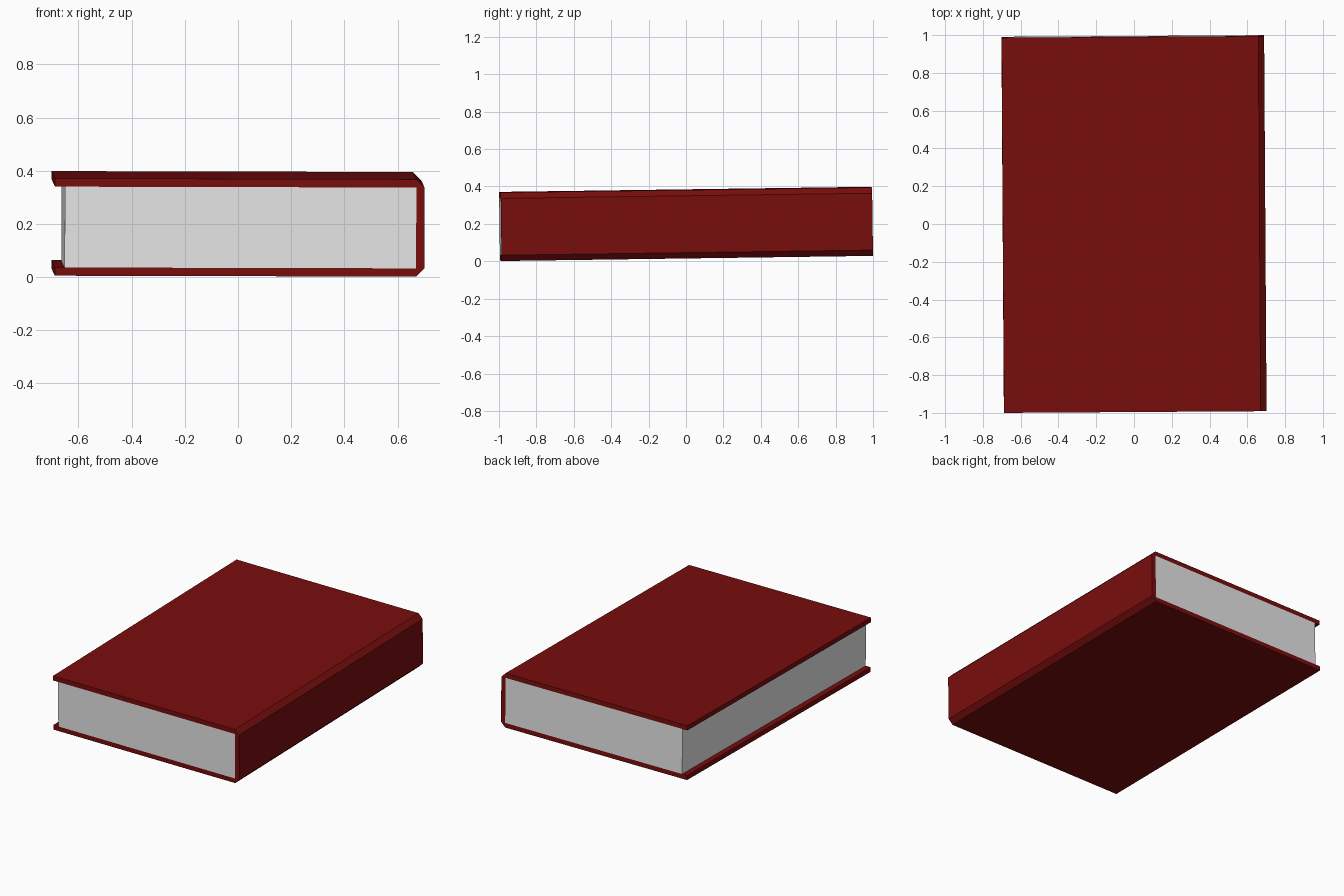
import bpy
import bmesh
from mathutils import Matrix, Euler

if "Cube" in bpy.data.objects:
    bpy.data.objects.remove(bpy.data.objects["Cube"], do_unlink=True)

WIDTH, LENGTH, HEIGHT = 1.39, 1.986, 0.366
BOARD = 0.031          # cover thickness
OVERHANG = 0.037       # cover beyond the page edge
# the book lies with a very slight tilt and turn
POSE = Matrix.Translation((0, 0, 0.2)) @ Euler((0.0138, 0.0025, 0.0065)).to_matrix().to_4x4()


def material(name, color):
    mat = bpy.data.materials.new(name)
    mat.use_nodes = True
    mat.diffuse_color = color
    mat.node_tree.nodes["Principled BSDF"].inputs["Base Color"].default_value = color
    return mat


def extrude_profile(name, outline, length, mat):
    """Extrude an x-z outline along y, centred, and lay it in the book's pose."""
    bm = bmesh.new()
    face = bm.faces.new([bm.verts.new((x, -length / 2, z)) for x, z in outline])
    new = bmesh.ops.extrude_face_region(bm, geom=[face])["geom"]
    verts = [v for v in new if isinstance(v, bmesh.types.BMVert)]
    bmesh.ops.translate(bm, verts=verts, vec=(0, length, 0))
    bmesh.ops.recalc_face_normals(bm, faces=bm.faces)
    mesh = bpy.data.meshes.new(name)
    bm.to_mesh(mesh)
    bm.free()
    mesh.materials.append(mat)
    obj = bpy.data.objects.new(name, mesh)
    bpy.context.collection.objects.link(obj)
    obj.matrix_world = POSE
    return obj


red = material("dark red cover", (0.19, 0.004, 0.004, 1))
paper = material("white paper", (0.8, 0.8, 0.8, 1))

# Wrap-around cover: C-shaped section with a chamfered spine, mirrored in z
w, h = WIDTH / 2, HEIGHT / 2
upper = [(w, h - BOARD), (w - BOARD, h), (-w, h), (-w, h - BOARD), (w - BOARD, h - BOARD)]
lower = [(x, -z) for x, z in reversed(upper)]
extrude_profile("cover", upper + lower, LENGTH, red)

# Page block, flush with the cover at both ends
left, right, top = -w + OVERHANG, w - BOARD, h - BOARD
pages = [(left, -top), (right, -top), (right, top), (left, top)]
extrude_profile("pages", pages, LENGTH, paper)
